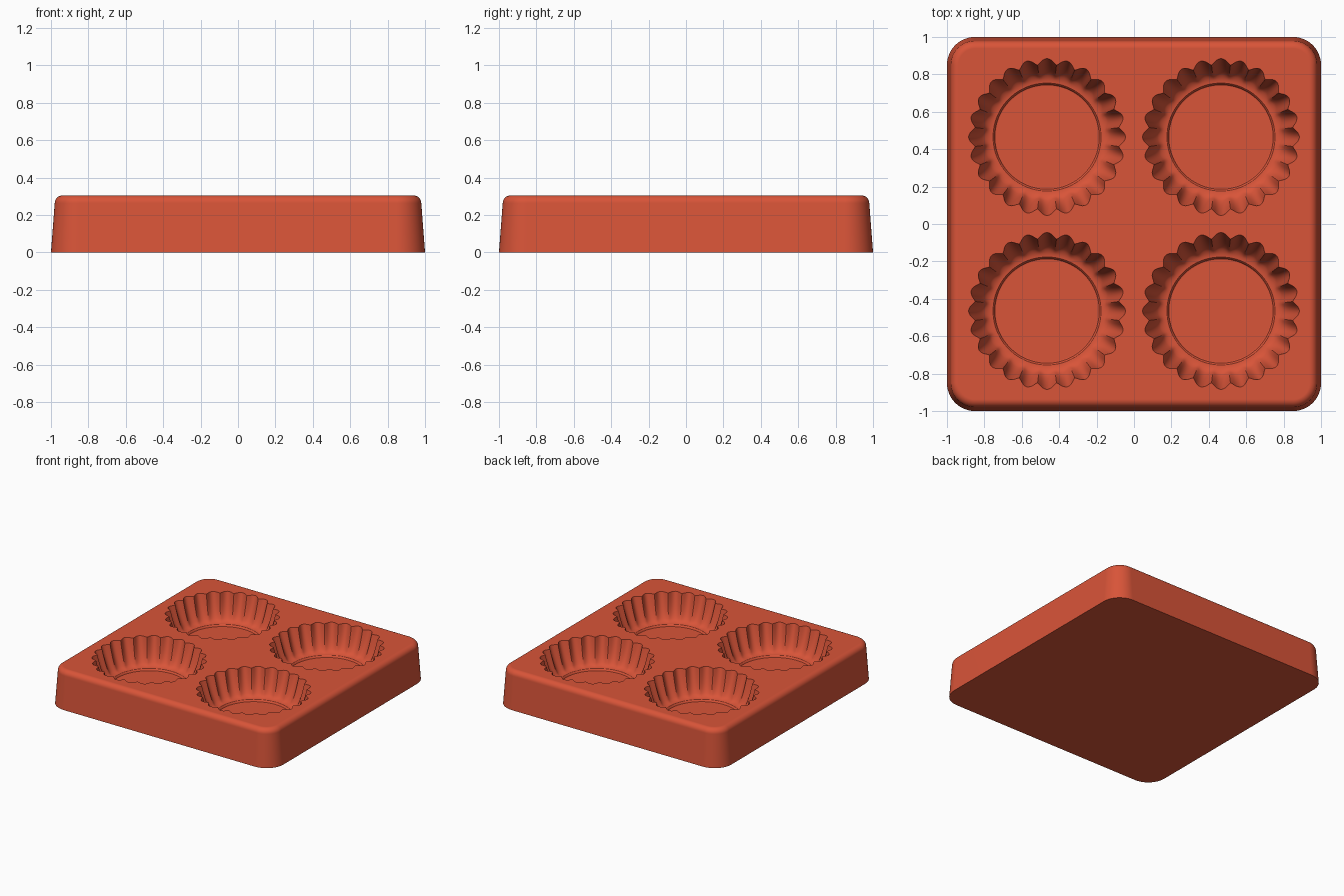
import bpy, bmesh
from math import sin, cos, pi, sqrt

default = bpy.data.objects.get("Cube")
if default:
    bpy.data.objects.remove(default)

HEIGHT = 0.305
CUP_CENTRE = 0.465
LOBES = 24

clay = bpy.data.materials.new("terracotta red")
clay.use_nodes = True
color = (0.69, 0.089, 0.04, 1)
clay.diffuse_color = color
clay.node_tree.nodes["Principled BSDF"].inputs["Base Color"].default_value = color


def loft(bm, rings):
    """Skin a stack of equal point rings, bottom to top, and cap both ends."""
    rows = [[bm.verts.new(p) for p in ring] for ring in rings]
    n = len(rows[0])
    for low, high in zip(rows, rows[1:]):
        for i in range(n):
            j = (i + 1) % n
            bm.faces.new((low[i], low[j], high[j], high[i]))
    bm.faces.new(rows[0][::-1])
    bm.faces.new(rows[-1])


def make_object(name, bm):
    mesh = bpy.data.meshes.new(name)
    bm.normal_update()
    bm.to_mesh(mesh)
    bm.free()
    mesh.materials.append(clay)
    obj = bpy.data.objects.new(name, mesh)
    bpy.context.collection.objects.link(obj)
    return obj


def rounded_square(inset, z, steps=12):
    """Square outline with round corners, pulled in evenly by inset."""
    radius = 0.15 - inset
    points = []
    for k, (sx, sy) in enumerate(((1, 1), (-1, 1), (-1, -1), (1, -1))):
        for i in range(steps + 1):
            a = (k + i / steps) * pi / 2
            points.append((sx * 0.85 + radius * cos(a), sy * 0.85 + radius * sin(a), z))
    return points


def cup_ring(cx, cy, radius, lobe, z):
    """Scalloped circle; lobe is how far each scallop bulges outward."""
    points = []
    n = LOBES * 10
    for i in range(n):
        a = 2 * pi * i / n
        wave = sqrt((cos(a * LOBES / 2) ** 2 + 0.03) / 1.03)
        r = radius + lobe * wave
        points.append((cx + r * cos(a), cy + r * sin(a), z))
    return points


# Tray block: drafted sides and a rolled top edge
roll = 0.042
rings = [rounded_square(0, 0)]
for i in range(9):
    a = i / 8 * pi / 2
    rings.append(rounded_square(0.02 + roll * (1 - cos(a)), HEIGHT - roll + roll * sin(a)))
bm = bmesh.new()
loft(bm, rings)
tray = make_object("mould_tray", bm)

# Fluted cup cutters: floor, small step, ledge, then the flared wall
ledge = 0.1
bm = bmesh.new()
for sx in (-1, 1):
    for sy in (-1, 1):
        c = (sx * CUP_CENTRE, sy * CUP_CENTRE)
        rings = [cup_ring(*c, 0.272, 0, ledge - 0.018),
                 cup_ring(*c, 0.279, 0, ledge - 0.015),
                 cup_ring(*c, 0.284, 0, ledge - 0.004),
                 cup_ring(*c, 0.289, 0, ledge)]
        for i in range(13):
            t = i / 12
            rings.append(cup_ring(*c, 0.307 + 0.074 * t ** 0.7, 0.039 * t ** 0.6,
                                  ledge + (HEIGHT - ledge) * t ** 1.2 + 0.001))
        rings.append(cup_ring(*c, 0.381, 0.039, HEIGHT + 0.1))
        loft(bm, rings)
cutter = make_object("cup_cutter", bm)
cutter.hide_render = True

# Carve the four cups
bpy.ops.object.select_all(action='DESELECT')
bpy.context.view_layer.objects.active = tray
tray.select_set(True)
carve = tray.modifiers.new("carve cups", 'BOOLEAN')
carve.operation = 'DIFFERENCE'
carve.solver = 'EXACT'
carve.object = cutter
bpy.ops.object.modifier_apply(modifier=carve.name)
bpy.data.objects.remove(cutter)

# Smooth rolled edges and flutes, with flat faces kept flat
bpy.ops.object.shade_smooth_by_angle(angle=0.6)
weighted = tray.modifiers.new("weighted normals", 'WEIGHTED_NORMAL')
weighted.keep_sharp = True
